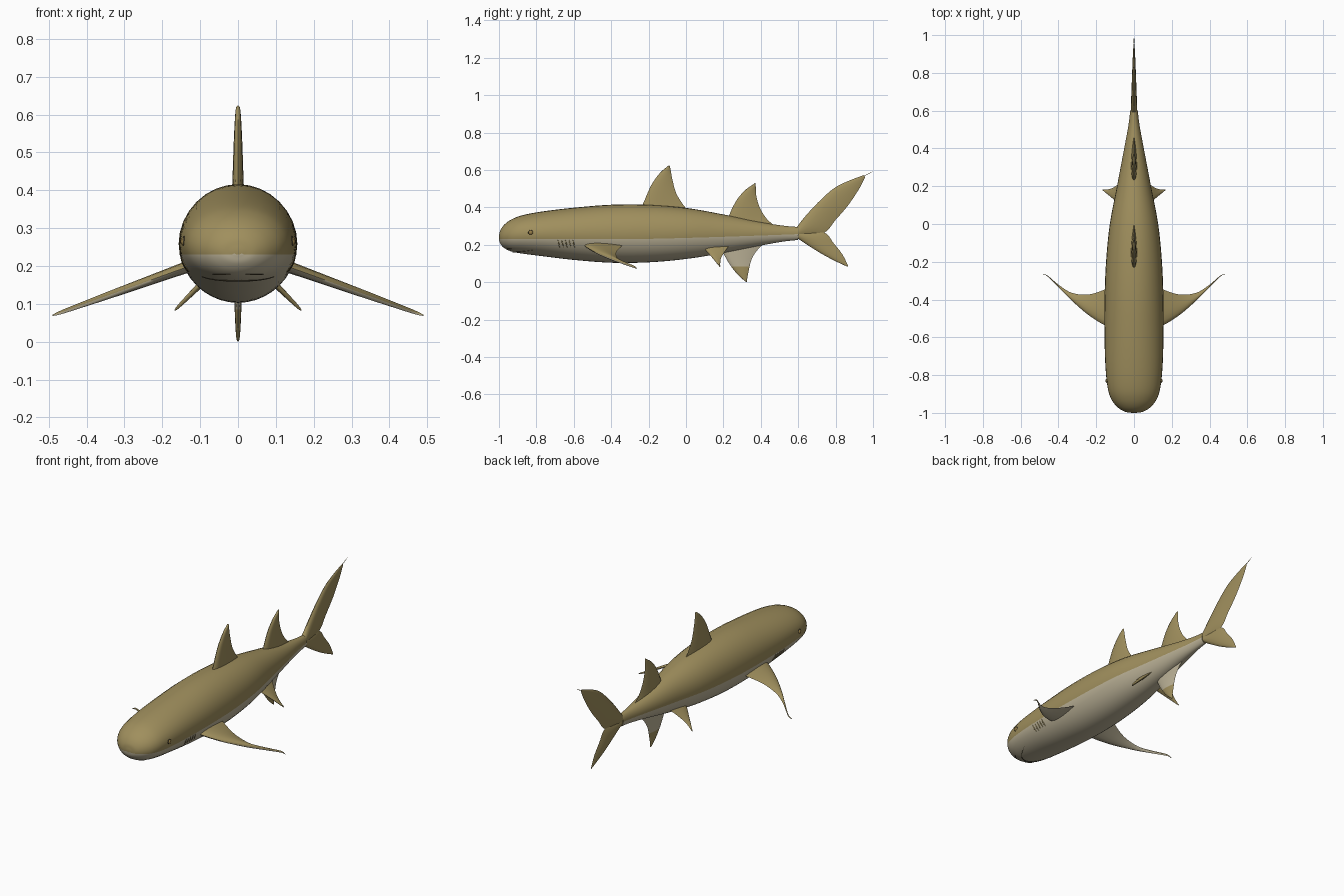
import bpy, bmesh, math
from mathutils import Vector

if "Cube" in bpy.data.objects:
    bpy.data.objects.remove(bpy.data.objects["Cube"])


def material(name, rgb):
    m = bpy.data.materials.new(name)
    m.diffuse_color = (*rgb, 1)
    m.use_nodes = True
    m.node_tree.nodes["Principled BSDF"].inputs["Base Color"].default_value = m.diffuse_color
    return m


TAN = material("sandy_tan", (0.35, 0.275, 0.11))
PALE = material("pale_belly", (0.50, 0.445, 0.31))
DARK = material("dark_brown", (0.07, 0.055, 0.028))
AMBER = material("amber_eye", (0.30, 0.20, 0.06))


def finish(name, bm, mats, angle=40):
    bmesh.ops.recalc_face_normals(bm, faces=bm.faces)
    me = bpy.data.meshes.new(name)
    bm.to_mesh(me)
    bm.free()
    ob = bpy.data.objects.new(name, me)
    bpy.context.collection.objects.link(ob)
    for m in mats:
        me.materials.append(m)
    bpy.ops.object.select_all(action='DESELECT')
    ob.select_set(True)
    bpy.context.view_layer.objects.active = ob
    bpy.ops.object.shade_smooth_by_angle(angle=math.radians(angle))
    return ob


def resample(keys, n):
    """Catmull-Rom through tuples of any length."""
    out = []
    for i in range(len(keys) - 1):
        p1, p2 = keys[i], keys[i + 1]
        p0 = keys[i - 1] if i else [2 * a - b for a, b in zip(p1, p2)]
        p3 = keys[i + 2] if i + 2 < len(keys) else [2 * b - a for a, b in zip(p1, p2)]
        for k in range(n):
            t = k / n
            out.append([0.5 * (2 * b + (c - a) * t + (2 * a - 5 * b + 4 * c - d) * t * t
                               + (3 * b - a - 3 * c + d) * t ** 3)
                        for a, b, c, d in zip(p0, p1, p2, p3)])
    out.append(list(keys[-1]))
    return out


def loft(bm, rings):
    """Skin closed rings, cap both ends; returns the side faces with their segment index."""
    vs = [[bm.verts.new(p) for p in r] for r in rings]
    n, faces = len(vs[0]), []
    for a, b in zip(vs, vs[1:]):
        for j in range(n):
            k = (j + 1) % n
            faces.append((bm.faces.new((a[j], a[k], b[k], b[j])), j))
    bm.faces.new(vs[0])
    bm.faces.new(vs[-1])
    return faces


# Body stations: y, top z, bottom z, half width
SECTIONS = resample([
    (-1.0, 0.247, 0.230, 0.012), (-0.993, 0.277, 0.206, 0.050), (-0.97, 0.309, 0.181, 0.087),
    (-0.93, 0.337, 0.163, 0.119), (-0.87, 0.359, 0.152, 0.139), (-0.76, 0.379, 0.138, 0.151),
    (-0.60, 0.398, 0.119, 0.156), (-0.40, 0.414, 0.104, 0.156), (-0.20, 0.414, 0.106, 0.148),
    (0.0, 0.397, 0.124, 0.128), (0.20, 0.362, 0.156, 0.090), (0.40, 0.321, 0.196, 0.052),
    (0.52, 0.302, 0.217, 0.030), (0.60, 0.295, 0.226, 0.020)], 5)
HALF = 18


def section(y):
    for a, b in zip(SECTIONS, SECTIONS[1:]):
        if y <= b[0]:
            t = (y - a[0]) / (b[0] - a[0])
            return [p + (q - p) * t for p, q in zip(a, b)]
    return SECTIONS[-1]


def on_side(y, z, s, out=0.0):
    """Point on the flank at given y and z."""
    _, top, bot, w = section(y)
    c, r = (top + bot) / 2, (top - bot) / 2
    return Vector((s * (w * math.sqrt(max(0, 1 - ((z - c) / r) ** 2)) + out), y, z))


# Body: a ring vertex follows the colour line on each flank
rings = []
for y, top, bot, w in SECTIONS:
    c, r = (top + bot) / 2, (top - bot) / 2
    line = 0.230 + 0.027 * max(0, (y + 0.3) / 0.9) ** 1.3
    a0 = math.asin(max(-0.6, min(0.6, (line - c) / r)))
    angs = [a0 + (math.pi - 2 * a0) * i / HALF for i in range(HALF)]
    angs += [math.pi - a0 + (math.pi + 2 * a0) * i / HALF for i in range(HALF)]
    rings.append([(w * math.cos(a), y, c + r * math.sin(a)) for a in angs])
bm = bmesh.new()
for f, j in loft(bm, rings):
    f.material_index = 0 if j < HALF else 1
finish("body", bm, [TAN, PALE])


def fin(name, stations, thick, place, rule=None, cut_z=None):
    """Lens-section fin; stations are (lead u, lead v, trail u, trail v) from root to tip."""
    st, n, rings = resample(stations, 6), 8, []
    for i, (lu, lv, tu, tv) in enumerate(st):
        th = thick * (1 - i / (len(st) - 1)) ** 0.8 + 0.0015
        ring = []
        for k in range(2 * n):
            t = (1 - math.cos(math.pi * k / n)) / 2
            h = th * math.sqrt(t) * (1 - t) / 0.385 * (1 if k < n else -1)
            ring.append(place(lu + (tu - lu) * t, lv + (tv - lv) * t, h))
        rings.append(ring)
    bm = bmesh.new()
    loft(bm, rings)
    bmesh.ops.remove_doubles(bm, verts=bm.verts, dist=0.0002)
    if cut_z:
        bmesh.ops.bisect_plane(bm, geom=bm.verts[:] + bm.edges[:] + bm.faces[:],
                               plane_co=(0, 0, cut_z), plane_no=(0, 0, 1))
    bmesh.ops.recalc_face_normals(bm, faces=bm.faces)
    bm.normal_update()
    for f in bm.faces:
        f.material_index = int(bool(rule and rule(f)))
    return finish(name, bm, [TAN, PALE], 60)


def upright(u, v, h):
    return (h, u, v)


# Midline fins, as (y, z) edges
fin("first_dorsal_fin", [
    (-0.245, 0.385, 0.03, 0.365), (-0.225, 0.43, -0.012, 0.41), (-0.185, 0.52, -0.052, 0.475),
    (-0.14, 0.583, -0.073, 0.55), (-0.10, 0.618, -0.083, 0.605), (-0.09, 0.624, -0.086, 0.62)],
    0.016, upright)
fin("second_dorsal_fin", [
    (0.22, 0.325, 0.49, 0.29), (0.24, 0.38, 0.435, 0.335), (0.275, 0.445, 0.396, 0.395),
    (0.32, 0.495, 0.376, 0.46), (0.358, 0.522, 0.373, 0.51), (0.37, 0.531, 0.372, 0.526)],
    0.015, upright)
fin("anal_fin", [
    (0.18, 0.20, 0.44, 0.225), (0.205, 0.145, 0.385, 0.175), (0.237, 0.09, 0.352, 0.125),
    (0.277, 0.04, 0.336, 0.065), (0.31, 0.01, 0.327, 0.018), (0.324, 0.0, 0.326, 0.004)],
    0.012, upright, lambda f: f.calc_center_median().z > 0.085, 0.085)
fin("upper_tail_lobe", [
    (0.585, 0.285, 0.61, 0.232), (0.64, 0.355, 0.738, 0.264), (0.72, 0.44, 0.80, 0.333),
    (0.80, 0.508, 0.866, 0.41), (0.885, 0.548, 0.925, 0.498), (0.953, 0.573, 0.957, 0.56)],
    0.016, upright)
fin("lower_tail_lobe", [
    (0.595, 0.235, 0.61, 0.28), (0.655, 0.195, 0.738, 0.266), (0.735, 0.146, 0.79, 0.207),
    (0.80, 0.112, 0.835, 0.15), (0.864, 0.082, 0.867, 0.088)], 0.014, upright)

# Paired fins, as (x, y) edges on a sloping plane
for side, s in (("right", 1), ("left", -1)):
    fin(side + "_pectoral_fin", [
        (0.11, -0.555, 0.11, -0.325), (0.17, -0.528, 0.175, -0.355), (0.25, -0.475, 0.25, -0.374),
        (0.33, -0.405, 0.33, -0.364), (0.40, -0.335, 0.395, -0.325),
        (0.465, -0.272, 0.462, -0.27), (0.49, -0.268, 0.49, -0.267)],
        0.016, lambda u, v, h: (s * u, v, 0.192 - 0.36 * (u - 0.15) + h),
        lambda f: f.normal.z < 0)
    fin(side + "_pelvic_fin", [
        (0.055, 0.085, 0.055, 0.23), (0.09, 0.115, 0.09, 0.205), (0.125, 0.145, 0.125, 0.186),
        (0.155, 0.17, 0.155, 0.183), (0.167, 0.18, 0.167, 0.184)],
        0.009, lambda u, v, h: (s * (u + 0.7 * h), v, 0.18 - (u - 0.07) + 0.7 * h))


def strand(name, pts, radius, mat):
    """Thin tapered tube along points."""
    cu = bpy.data.curves.new(name, 'CURVE')
    cu.dimensions, cu.bevel_depth, cu.bevel_resolution = '3D', radius, 1
    sp = cu.splines.new('POLY')
    sp.points.add(len(pts) - 1)
    for i, (p, q) in enumerate(zip(sp.points, pts)):
        p.co = (*q, 1)
        p.radius = 0.3 + 0.7 * math.sin(math.pi * i / (len(pts) - 1))
    cu.materials.append(mat)
    bpy.context.collection.objects.link(bpy.data.objects.new(name, cu))


def ball(name, loc, scale, mat):
    bm = bmesh.new()
    bmesh.ops.create_uvsphere(bm, u_segments=16, v_segments=10, radius=1)
    bmesh.ops.scale(bm, vec=scale, verts=bm.verts)
    bmesh.ops.translate(bm, vec=loc, verts=bm.verts)
    finish(name, bm, [mat], 60)


# Fine trailing tip of the tail
strand("tail_tip", [(0, 0.94, 0.563), (0, 0.97, 0.577), (0, 1.0, 0.592)], 0.0018, TAN)

# Eyes, nostrils and gill slits on both flanks
for side, s in (("right", 1), ("left", -1)):
    ball(side + "_eye_rim", on_side(-0.83, 0.265, s, -0.002), (0.005, 0.014, 0.014), DARK)
    ball(side + "_eye", on_side(-0.83, 0.265, s, -0.001), (0.008, 0.011, 0.011), AMBER)
    strand(side + "_nostril", [on_side(-0.963 + 0.008 * i, 0.178, s, 0.001) for i in range(5)],
           0.002, DARK)
    for g in range(5):
        y0 = -0.685 + 0.02 * g
        strand(f"{side}_gill_{g + 1}",
               [on_side(y0 + 0.010 * t / 6, 0.225 - 0.04 * t / 6, s) for t in range(7)],
               0.003, TAN)

# Mouth: arc wrapped under the snout
mouth = []
for i in range(-10, 11):
    x = 0.095 * i / 10
    y = -0.925 + 0.11 * (i / 10) ** 2
    _, top, bot, w = section(y)
    c, r = (top + bot) / 2, (top - bot) / 2
    mouth.append((x, y, c - r * math.sqrt(1 - (x / w) ** 2)))
strand("mouth", mouth, 0.0025, DARK)
